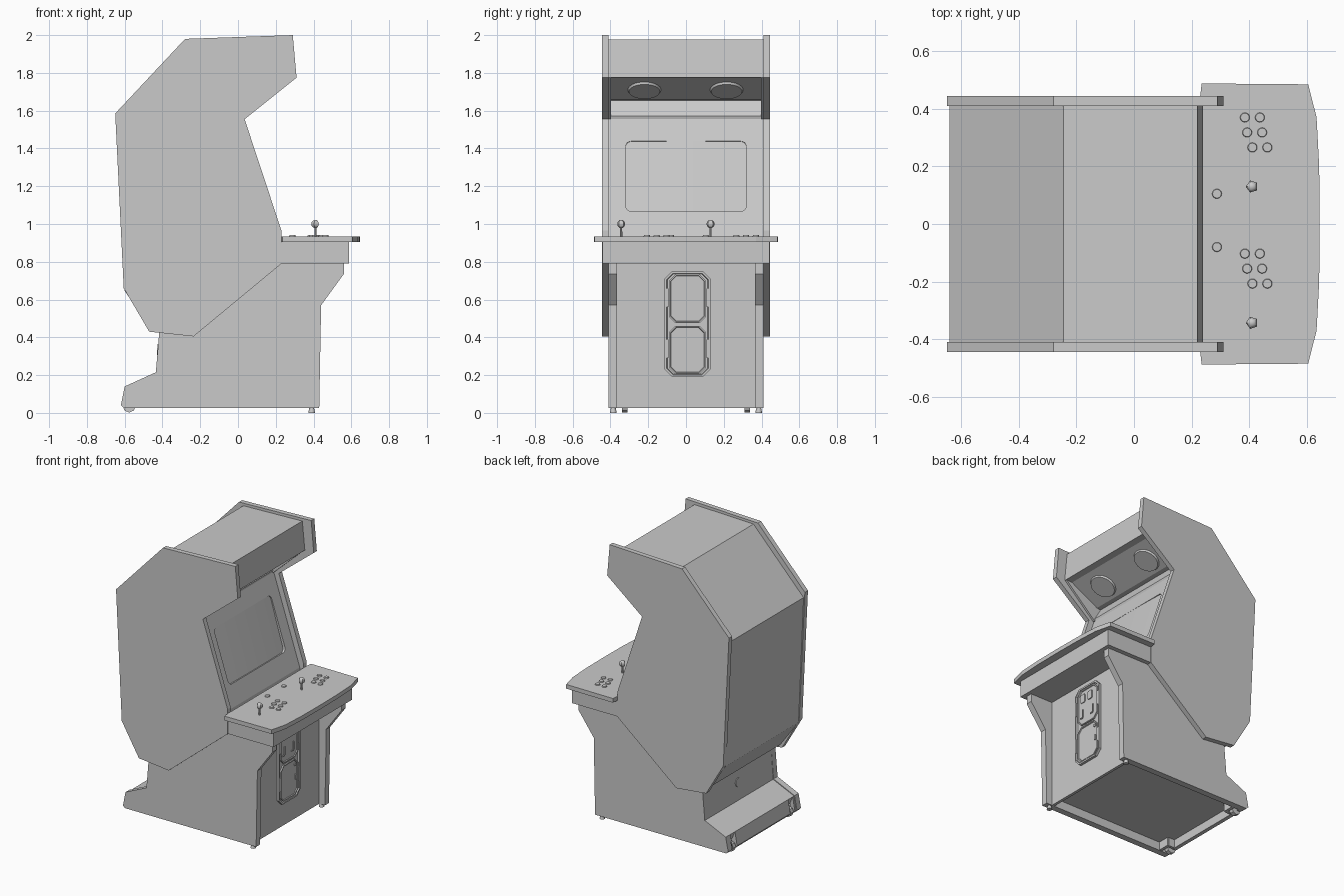
import bpy, bmesh, math
from mathutils import Matrix, Vector

if "Cube" in bpy.data.objects:
    bpy.data.objects.remove(bpy.data.objects["Cube"], do_unlink=True)

grey = bpy.data.materials.new("light_grey")
grey.use_nodes = True
COLOUR = (0.59, 0.59, 0.59, 1)
grey.diffuse_color = COLOUR
grey.node_tree.nodes["Principled BSDF"].inputs["Base Color"].default_value = COLOUR


def finish(name, bm, matrix=Matrix(), smooth=False):
    bm.transform(matrix)
    bmesh.ops.recalc_face_normals(bm, faces=bm.faces)
    mesh = bpy.data.meshes.new(name)
    bm.to_mesh(mesh)
    bm.free()
    mesh.materials.append(grey)
    obj = bpy.data.objects.new(name, mesh)
    bpy.context.collection.objects.link(obj)
    if smooth:
        bpy.ops.object.select_all(action="DESELECT")
        obj.select_set(True)
        bpy.context.view_layer.objects.active = obj
        bpy.ops.object.shade_smooth_by_angle(angle=math.radians(40))
    return obj


def prism(name, points, depth, matrix, insets=()):
    """Extrude an outline along local z, then inset its outer face."""
    bm = bmesh.new()
    face = bm.faces.new([bm.verts.new((a, b, 0)) for a, b in points])
    made = bmesh.ops.extrude_face_region(bm, geom=[face], use_keep_orig=True)["geom"]
    top = [g for g in made if isinstance(g, bmesh.types.BMFace)]
    moved = [g for g in made if isinstance(g, bmesh.types.BMVert)]
    bmesh.ops.translate(bm, vec=(0, 0, depth), verts=moved)
    bmesh.ops.recalc_face_normals(bm, faces=bm.faces)
    for width, push in insets:
        bmesh.ops.inset_region(bm, faces=top, thickness=width, depth=push)
    return finish(name, bm, matrix)


def profile(name, points, y0, y1):
    """Side outline in x and z, extruded from y0 to y1."""
    m = Matrix(((1, 0, 0, 0), (0, 0, 1, y0), (0, 1, 0, 0), (0, 0, 0, 1)))
    return prism(name, points, y1 - y0, m)


def box(name, x0, x1, y0, y1, z0, z1):
    return profile(name, [(x0, z0), (x1, z0), (x1, z1), (x0, z1)], y0, y1)


def surface(origin, up):
    """Frame on a panel: local x runs along world y, local z is its normal."""
    u = Vector(up).normalized()
    x = Vector((0, 1, 0))
    m = Matrix((x, u, x.cross(u))).transposed().to_4x4()
    m.translation = origin
    return m


def cylinder(name, matrix, r0, r1, depth, sides=16):
    bm = bmesh.new()
    bmesh.ops.create_cone(bm, cap_ends=True, segments=sides, radius1=r0, radius2=r1,
                          depth=depth, matrix=Matrix.Translation((0, 0, depth / 2)))
    return finish(name, bm, matrix, smooth=sides > 8)


def cut(obj, cutter):
    cutter.hide_render = True
    mod = obj.modifiers.new("cut", "BOOLEAN")
    mod.object = cutter
    mod.solver = "EXACT"
    bpy.context.view_layer.objects.active = obj
    bpy.ops.object.modifier_apply(modifier=mod.name)
    bpy.data.objects.remove(cutter, do_unlink=True)


def chamfered(w, h, c, cx=0, cy=0):
    """Rectangle outline with clipped corners."""
    pts = [(w, h - c), (w - c, h), (c - w, h), (-w, h - c),
           (-w, c - h), (c - w, -h), (w - c, -h), (w, c - h)]
    return [(cx + a, cy + b) for a, b in pts]


def rounded(w, h, r):
    pts = []
    for i, (sx, sy) in enumerate([(1, 1), (-1, 1), (-1, -1), (1, -1)]):
        for k in range(5):
            a = math.radians(90 * i + 22.5 * k)
            pts.append((sx * (w - r) + r * math.cos(a), sy * (h - r) + r * math.sin(a)))
    return pts


# Side panels, upper and lower, with cheeks beside the speakers
upper = [(-.28, 1.98), (.29, 2), (.31, 1.775), (.035, 1.555), (.23, .965), (.23, .79),
         (-.235, .405), (-.47, .43), (-.605, .66), (-.65, 1.585)]
lower = [(.23, .79), (.56, .79), (.56, .735), (.44, .57), (.43, .025), (-.605, .025),
         (-.62, .04), (-.6, .14), (-.435, .215), (-.415, .45), (-.2, .5)]
cheek = [(.238, 1.777), (0, 1.556), (-.06, 1.56), (-.06, 1.777)]
for side, s in (("left", 1), ("right", -1)):
    profile("upper_side_panel_" + side, upper, *sorted((s * .41, s * .445)))
    profile("lower_side_panel_" + side, lower, *sorted((s * .365, s * .41)))
    profile("speaker_cheek_" + side, cheek, *sorted((s * .396, s * .41)))

# Upper cabinet between the sides
cabinet = profile("upper_cabinet", [
    (.22, 1.978), (.24, 1.775), (.19, 1.772), (-.02, 1.66), (-.05, 1.655), (-.002, 1.572),
    (-.006, 1.557), (.2, .93), (.2, .79), (-.24, .43), (-.455, .447), (-.6, .645),
    (-.64, 1.545), (-.245, 1.963)], -.41, .41)

# Recessed monitor with glass set a little more upright than the bezel
screen = surface((.0945, 0, 1.2535), (-.206, 0, .627))
cut(cabinet, prism("screen_cutter", rounded(.32, .195, .03), .1,
                   screen @ Matrix.Translation((0, 0, -.022))))
bm = bmesh.new()
bmesh.ops.create_grid(bm, x_segments=12, y_segments=2, size=1)
for v in bm.verts:
    depth = -.0135 + .006 * v.co.y + .006 * (1 - v.co.x ** 2)
    v.co = (v.co.x * .32, v.co.y * .195, depth)
finish("screen_glass", bm, screen, smooth=True)

# Speakers under the marquee
for y in (-.22, .215):
    m = surface((.075, y, 1.711), (.21, 0, .112))
    cylinder("speaker_grille", m, .088, .082, .012, 32)

# Lower cabinet, hollow underneath
profile("lower_cabinet", [
    (.385, .79), (.385, .025), (.365, .025), (.365, .085), (-.575, .085), (-.596, .136),
    (-.431, .211), (-.412, .5), (-.1, .6)], -.365, .365)

# Rear lip, interrupted by the wheel notches
lip = [(-.575, .136), (-.596, .136), (-.613, .04), (-.603, .025), (-.575, .025)]
profile("rear_lip_middle", lip, -.3, .3)
for s in (-1, 1):
    profile("rear_lip_end", lip, *sorted((s * .35, s * .366)))
    m = Matrix.Translation((-.576, s * .325 + .015, .037)) @ Matrix.Rotation(math.pi / 2, 4, "X")
    cylinder("rear_wheel", m, .035, .035, .03, 8)
    box("wheel_block", -.54, -.52, s * .325 - .04, s * .325 + .04, .027, .09)
    box("wheel_bracket", -.576, -.53, s * .29 - .01, s * .29 + .01, .027, .09)
    cylinder("front_foot", Matrix.Translation((.39, s * .385, 0)), .018, .012, .03, 12)

# Rear lock
cylinder("rear_lock", surface((-.412, .02, .335), (-.019, 0, -.289)), .03, .03, .016, 16)

# Control box and overhanging deck
box("control_box", .23, .588, -.442, .442, .79, .907)
edge = [(.235, .488), (.605, .485), (.634, .37), (.643, .2)]
outline = edge + [(.645, 0)] + [(x, -y) for x, y in reversed(edge)]
outline += [(.23, -.445), (.23, .445)]
prism("control_deck", outline, .03, Matrix.Translation((0, 0, .905)))


def button(x, y):
    cylinder("button", Matrix.Translation((x, y, .934)), .017, .015, .008, 16)


# Joysticks and buttons for two players
for shift in (0, -.473):
    for x, y in ((.385, .37), (.393, .318), (.411, .266)):
        button(x, y + shift)
        button(x + .052, y + shift)
    y = .13 + shift
    cylinder("joystick_shaft", Matrix.Translation((.41, y, .93)), .006, .005, .06, 8)
    bm = bmesh.new()
    bmesh.ops.create_uvsphere(bm, u_segments=5, v_segments=10, radius=.022)
    finish("joystick_ball", bm, Matrix.Translation((.41, y, 1)) @ Matrix.Rotation(math.pi / 2, 4, "Z"),
           smooth=True)
for y in (.105, -.08):
    button(.288, y)

# Coin door with two framed hatches
door = surface((.385, .008, .47), (0, 0, 1))
prism("coin_door_frame", chamfered(.121, .28, .04), .018, door, [(.012, 0), (.004, -.012)])
for name, z, h in (("upper", .135, .13), ("lower", -.137, .128)):
    prism(name + "_coin_hatch", chamfered(.098, h, .035, 0, z), .016, door,
          [(.008, 0), (.003, -.006)])


def plate(name, a, b, w, h):
    prism(name, chamfered(w, h, min(w, h) * .3, a, b), .016, door)


# Coin slots, reject buttons, hinges and lock
for s in (-1, 1):
    plate("coin_slot", s * .035 - .012, .2, .022, .03)
    plate("slot_bar", s * .05, .09, .004, .03)
    plate("slot_bar", s * .05 - .012, .06, .012, .004)
    for z in (.14, -.13):
        prism("door_hinge", chamfered(.005, .05, .002, s * .106, z), .02, door)
plate("door_lock", .07, -.05, .01, .01)
plate("return_cup_latch", .075, -.14, .006, .02)
